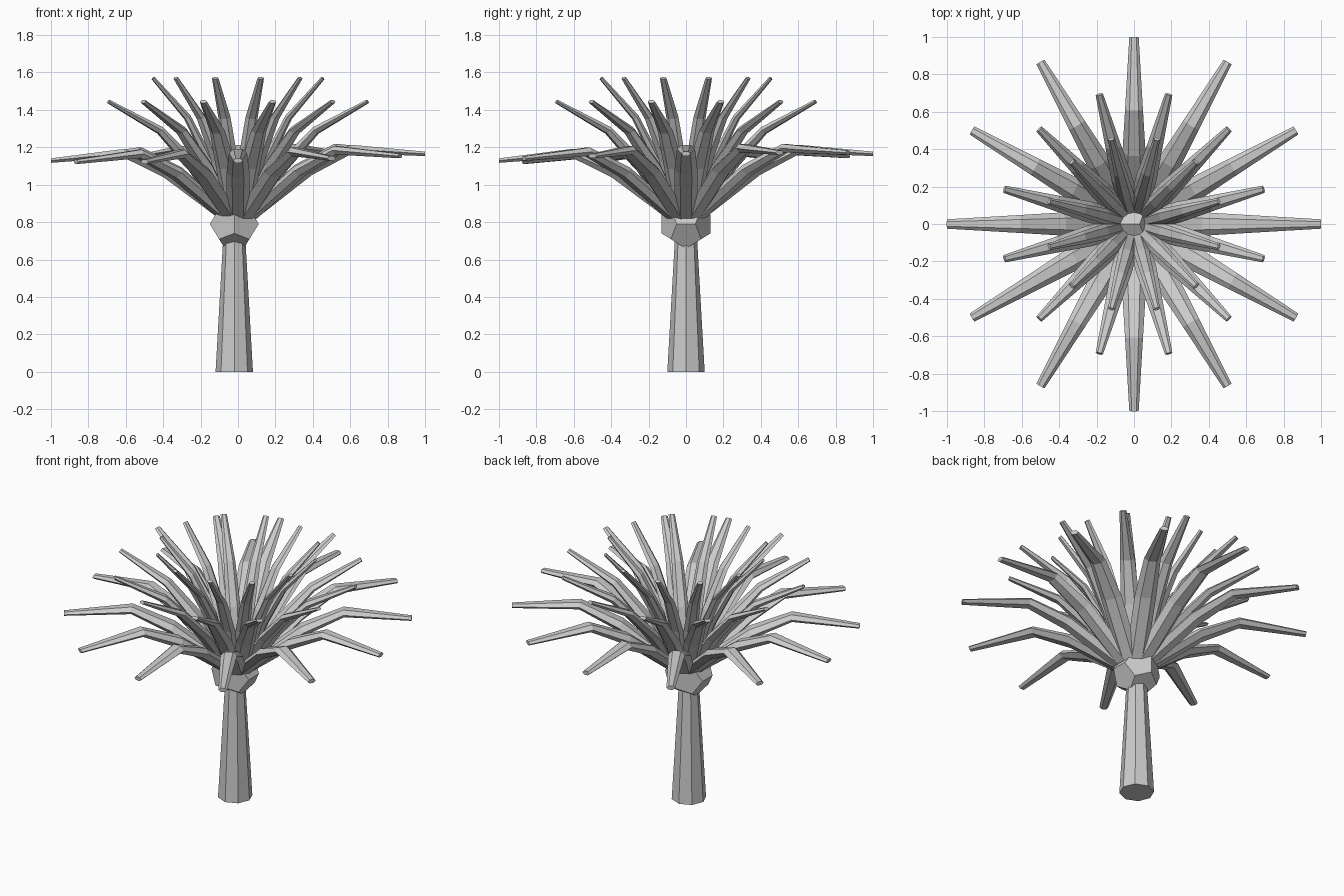
import bpy, bmesh
from math import pi, sin, cos
from mathutils import Vector, Matrix

cube = bpy.data.objects.get("Cube")
if cube:
    bpy.data.objects.remove(cube, do_unlink=True)

GREY = (0.6, 0.6, 0.6, 1)
mat = bpy.data.materials.new("plain grey")
mat.use_nodes = True
mat.diffuse_color = GREY
mat.node_tree.nodes["Principled BSDF"].inputs["Base Color"].default_value = GREY


def finish(name, bm):
    bmesh.ops.recalc_face_normals(bm, faces=bm.faces)
    mesh = bpy.data.meshes.new(name)
    bm.to_mesh(mesh)
    bm.free()
    mesh.materials.append(mat)
    obj = bpy.data.objects.new(name, mesh)
    bpy.context.scene.collection.objects.link(obj)
    return obj


# Tapered eight-sided trunk
bm = bmesh.new()
bmesh.ops.create_cone(bm, cap_ends=True, segments=8, radius1=0.1, radius2=0.06,
                      depth=0.7, matrix=Matrix.Translation((-0.02, 0, 0.35)))
finish("trunk", bm)

# Twelve-faced crown head, resting on an edge
bm = bmesh.new()
phi = (1 + 5 ** 0.5) / 2
signs = (-1, 1)
corners = [Vector((a, b, c)) for a in signs for b in signs for c in signs]
for a in signs:
    for b in signs:
        p, q = a / phi, b * phi
        corners += [Vector((p, 0, q)), Vector((0, q, p)), Vector((q, p, 0))]
for c in corners:
    bm.verts.new(c * 0.081 + Vector((-0.02, 0, 0.79)))
bmesh.ops.convex_hull(bm, input=bm.verts)
bmesh.ops.dissolve_limit(bm, angle_limit=0.05, verts=bm.verts, edges=bm.edges)
finish("crown_head", bm)


def frond(name, path, angle):
    """Flattened six-sided tapering blade; path holds (radius, height, half width)."""
    bm = bmesh.new()
    rings = []
    for i, (r, z, w) in enumerate(path):
        before, after = path[max(i - 1, 0)], path[min(i + 1, len(path) - 1)]
        along = Vector((after[0] - before[0], 0, after[1] - before[1])).normalized()
        up = Vector((-along.z, 0, along.x))
        ring = []
        for k in range(6):
            a = k * pi / 3
            side = Vector((0, w * cos(a), 0))
            ring.append(bm.verts.new(Vector((r, 0, z)) + side + up * (w * 0.55 * sin(a))))
        rings.append(ring)
    for low, high in zip(rings, rings[1:]):
        for k in range(6):
            n = (k + 1) % 6
            bm.faces.new((low[k], low[n], high[n], high[k]))
    bm.faces.new(rings[0])
    bm.faces.new(rings[-1])
    bm.transform(Matrix.Rotation(angle, 4, "Z"))
    return finish(name, bm)


# Three tiers of twelve fronds: name, first angle, path
tiers = (
    ("outer_frond", 0, ((0.08, 0.84, 0.06), (0.38, 1.07, 0.062),
                        (0.61, 1.18, 0.048), (1.0, 1.147, 0.025))),
    ("middle_frond", pi / 12, ((0.07, 0.84, 0.055), (0.25, 1.10, 0.056),
                               (0.43, 1.29, 0.042), (0.717, 1.445, 0.02))),
    ("inner_frond", pi / 12, ((0.07, 0.86, 0.035), (0.16, 1.13, 0.042),
                              (0.28, 1.36, 0.034), (0.47, 1.57, 0.018))),
)
for name, start, path in tiers:
    for i in range(12):
        angle = start + i * pi / 6
        # The outer tier leans very slightly
        lean = 0.018 * (cos(angle) + sin(angle)) if name == "outer_frond" else 0
        frond(name, [(r, z + lean * r, w) for r, z, w in path], angle)
